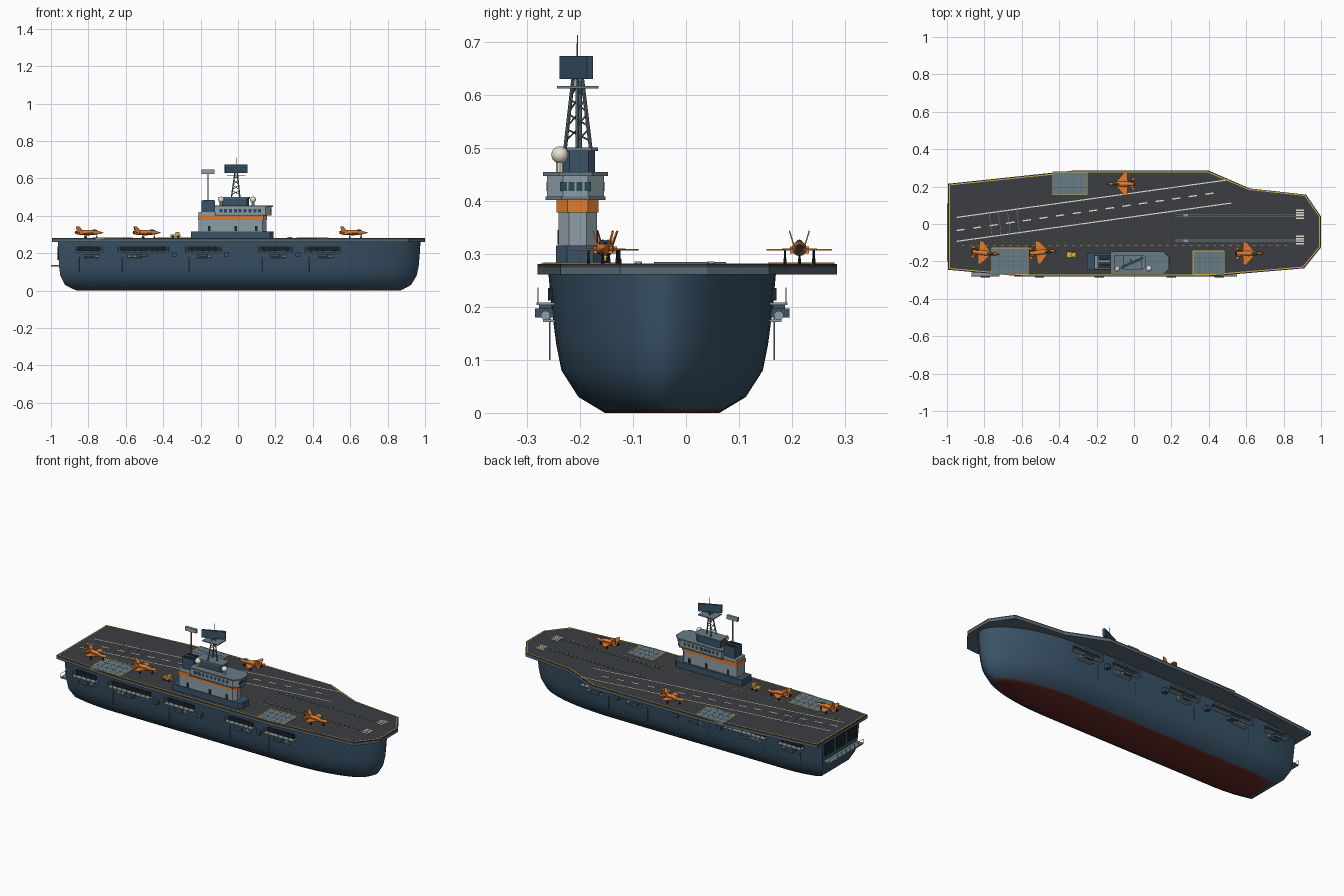
import bpy, bmesh, math
from mathutils import Vector, Matrix

if "Cube" in bpy.data.objects:
    bpy.data.objects.remove(bpy.data.objects["Cube"])

COLORS = dict(navy=(.04, .085, .135), deck=(.045, .048, .053), slab=(.10, .14, .17), grey=(.27, .34, .38),
              plate=(.14, .20, .24), orange=(.75, .2, .03), yellow=(.65, .42, .06), cream=(.8, .77, .65),
              red=(.13, .022, .018), dark=(.012, .016, .02), glass=(.02, .07, .09))
MATS = {}
for n, c in COLORS.items():
    MATS[n] = bpy.data.materials.new(n)
    MATS[n].diffuse_color = (*c, 1)


def finish(bm, name, *mats, smooth=False, M=Matrix()):
    bmesh.ops.recalc_face_normals(bm, faces=bm.faces)
    if smooth:
        for f in bm.faces:
            f.smooth = True
        for e in bm.edges:
            e.smooth = len(e.link_faces) == 2 and e.calc_face_angle() < .6
    me = bpy.data.meshes.new(name)
    bm.to_mesh(me)
    bm.free()
    for m in mats:
        me.materials.append(MATS[m])
    ob = bpy.data.objects.new(name, me)
    ob.matrix_world = M
    bpy.context.collection.objects.link(ob)
    return ob


def box(bm, x0, x1, y0, y1, z0, z1):
    prism(bm, [(x0, y0), (x1, y0), (x1, y1), (x0, y1)], z0, z1)


def prism(bm, pts, z0, z1, M=Matrix()):
    a, b = ([bm.verts.new(M @ Vector((x, y, z))) for x, y in pts] for z in (z0, z1))
    bm.faces.new(a)
    bm.faces.new(b)
    for i in range(len(a)):
        j = (i + 1) % len(a)
        bm.faces.new((a[i], a[j], b[j], b[i]))


def rod(bm, p, q, r, r2=None, n=8):
    p, q = Vector(p), Vector(q)
    d = q - p
    M = Matrix.Translation((p + q) / 2) @ d.to_track_quat('Z', 'Y').to_matrix().to_4x4()
    bmesh.ops.create_cone(bm, cap_ends=True, segments=n, radius1=r, radius2=r if r2 is None else r2,
                          depth=d.length, matrix=M)


def stripe(bm, p, q, w, z0=.279, z1=.2822):
    p, q = Vector(p), Vector(q)
    n = (q - p).normalized().orthogonal() * w / 2
    prism(bm, [p - n, q - n, q + n, p + n], z0, z1)


def part(name, mat, *boxes, **kw):
    bm = bmesh.new()
    for b in boxes:
        box(bm, *b)
    return finish(bm, name, mat, **kw)


# hull: stacked waterline rings (z, half beam, stern x, bow x)
CY = -.045
bm = bmesh.new()
rings = []
for z, b, xs, xb in [(0, .108, -.86, .865), (.006, .118, -.875, .88), (.03, .158, -.925, .925),
                     (.08, .19, -.95, .955), (.13, .2, -.957, .966), (.2, .209, -.96, .972), (.266, .215, -.963, .976)]:
    half = []
    for v in (1, .85, .6, .3, 0):
        half.append((-.7 + v * (xs + .7), b * (1 - .2 * v * v)))
    for k in range(15):
        u = math.sin(k / 14 * math.pi / 2)
        half.append((.4 + u * (xb - .4), b * max(0, 1 - u ** 2.3) ** .58))
    pts = [(x, CY - y) for x, y in half] + [(x, CY + y) for x, y in half[-2::-1]]
    rings.append([bm.verts.new((x, y, z)) for x, y in pts])
bm.faces.new(rings[0]).material_index = 1
bm.faces.new(rings[-1])
for k, (a, b) in enumerate(zip(rings, rings[1:])):
    for i in range(len(a)):
        j = (i + 1) % len(a)
        bm.faces.new((a[i], a[j], b[j], b[i])).material_index = int(k == 0)
finish(bm, "hull", "navy", "red", smooth=True)

# flight deck slab, surface and edge line
OUT = [(-.995, -.245), (-.6, -.28), (.4, -.28), (.91, -.237), (1, -.125), (1, .04), (.92, .157), (.62, .19),
       (.4, .285), (-.33, .285), (-.995, .215)]
bm = bmesh.new()
prism(bm, OUT, .261, .274)
finish(bm, "deck_slab", "slab")
bm = bmesh.new()
prism(bm, OUT, .274, .281)
finish(bm, "deck_surface", "deck")
bm = bmesh.new()
ins = [(x * .992, y * .972) for x, y in OUT]
for p, q in zip(ins, ins[1:] + ins[:1]):
    stripe(bm, p, q, .005)
for i in range(42):
    stripe(bm, (-.92 + i * .042, -.113), (-.905 + i * .042, -.113), .004)
finish(bm, "deck_edge_lines", "yellow")

# angled runway markings
bm = bmesh.new()
stripe(bm, (-.95, -.093), (.52, .112), .006)
stripe(bm, (-.95, .035), (.51, .237), .006)
a, b = Vector((-.95, -.035)), Vector((.47, .172))
for i in range(16):
    stripe(bm, a.lerp(b, i / 16), a.lerp(b, (i + .5) / 16), .007)
for y in (.052, -.085):
    for k in range(4):
        stripe(bm, (.865, y - .02 + k * .0135), (.91, y - .02 + k * .0135), .008)
finish(bm, "runway_markings", "cream")
bm = bmesh.new()
for x in (-.76, -.71, -.66, -.61):
    rod(bm, (x, -.06, .283), (x - .017, .075, .283), .0015, n=6)
finish(bm, "arresting_wires", "grey")

# catapult tracks with shuttles
part("catapult_tracks", "plate", *[(.22, .9, y + d - .002, y + d + .002, .28, .2825)
                                   for y in (.047, -.09) for d in (-.005, .005)])
part("catapult_shuttles", "grey", *[(.265, .29, y - .007, y + .007, .28, .286) for y in (.047, -.09)])

# aircraft elevators with panel seams and yellow borders
for i, (x0, x1, y0, y1) in enumerate([(-.76, -.565, -.268, -.128), (.315, .482, -.268, -.145), (-.435, -.25, .157, .278)]):
    part(f"elevator_{i}", "plate", (x0, x1, y0, y1, .27, .283))
    seams = [(x0 + (x1 - x0) * k / 5 - .001,) * 2 + (y0, y1) for k in range(1, 5)]
    part(f"elevator_seams_{i}", "slab", *[(s[0], s[0] + .002, y0, y1, .28, .2836) for s in seams],
         *[(x0, x1, y0 + (y1 - y0) * k / 3 - .001, y0 + (y1 - y0) * k / 3 + .001, .28, .2836) for k in (1, 2)])
    part(f"elevator_border_{i}", "yellow", *[(x - .002, x + .002, y0, y1, .28, .2838) for x in (x0, x1)],
         *[(x0, x1, y - .002, y + .002, .28, .2838) for y in (y0, y1)])

# hull side galleries, mirrored about the hull centreline
SPANS = [(-.87, -.72), (-.64, -.37), (-.28, -.09), (.11, .29), (.36, .55)]
for s, side in ((-1, "starboard"), (1, "port")):
    def sb(x0, x1, d0, d1, z0, z1):
        return (x0, x1, *sorted((CY + s * d0, CY + s * d1)), z0, z1)
    part(f"{side}_hangar_openings", "dark", *[sb(a + .01, b - .01, .2, .2155, .212, .236) for a, b in SPANS])
    part(f"{side}_catwalks", "grey", *[sb(a, b, .2, .237, .204, .208) for a, b in SPANS],
         *[sb(a, b, .2, .225, .172, .176) for a, b in [(m - .05, m + .04) for m in (-.55, -.18, .22, .47)]])
    part(f"{side}_sponsons", "navy", *[sb((a + b) / 2 - .025, (a + b) / 2 + .025, .2, .24, .18, .197) for a, b in SPANS],
         *[sb(x - .012, x + .012, .2, .232, .18, .204) for x in (-.34, -.06, .32)])
    bm = bmesh.new()
    for a, b in SPANS:
        n = int((b - a) / .03)
        for k in range(n + 1):
            x = a + (b - a) * k / n
            rod(bm, (x, CY + s * .234, .206), (x, CY + s * .234, .236), .0012, n=5)
        for z in (.222, .236):
            rod(bm, (a, CY + s * .234, z), (b, CY + s * .234, z), .0012, n=5)
        rod(bm, (a + .02, CY + s * .212, .1), (a + .02, CY + s * .212, .18), .0015, n=5)
    finish(bm, f"{side}_railings", "grey")
    bm = bmesh.new()
    for m in (-.78, -.55, -.18, .22, .47):
        for k in range(3):
            x = m - .04 + k * .028
            rod(bm, (x, CY + s * .22, .184), (x + .02, CY + s * .22, .184), .009, n=10)
    finish(bm, f"{side}_life_rafts", "grey", smooth=True)

# stern platform and transom openings
part("fantail", "plate", (-1, -.93, -.2, .11, .13, .137))
part("stern_openings", "dark", *[(-.9655, -.94, y - .04, y + .04, .165, .235) for y in (-.15, -.045, .06)])
bm = bmesh.new()
for k in range(9):
    y = -.2 + k * .03875
    rod(bm, (-.997, y, .136), (-.997, y, .158), .0012, n=5)
rod(bm, (-.997, -.2, .158), (-.997, .11, .158), .0012, n=5)
finish(bm, "fantail_railing", "grey")


# island tiers with chamfered bow end
def tier(name, mat, x0, x1, y0, y1, z0, z1, c=.03):
    bm = bmesh.new()
    prism(bm, [(x0, y0), (x1 - c, y0), (x1, y0 + c), (x1, y1 - c), (x1 - c, y1), (x0, y1)], z0, z1)
    return finish(bm, name, mat)


tier("island_base", "navy", -.25, .19, -.245, -.155, .28, .316, .02)
tier("island_body", "grey", -.21, .152, -.241, -.168, .316, .42, .02)
tier("island_band", "orange", -.213, .155, -.244, -.165, .378, .402, .02)
tier("bridge_floor", "plate", -.125, .18, -.265, -.152, .402, .408)
tier("bridge", "grey", -.12, .178, -.262, -.155, .408, .447)
tier("bridge_roof", "plate", -.125, .187, -.27, -.147, .447, .455)
tier("upper_house", "navy", -.1, .06, -.232, -.172, .455, .494, .012)
tier("upper_roof", "plate", -.105, .065, -.237, -.166, .494, .501, .012)
wins = [(-.1 + k * .026, -.084 + k * .026, -.2635, -.1535, .419, .436) for k in range(9)]
part("bridge_windows", "glass", *wins, *[(.17, .1795, y - .006, y + .006, .419, .436) for y in (-.231, -.216, -.201, -.186)])
part("island_doors", "dark", *[(x, x + .014, -.2425, -.1665, .318, .345) for x in (-.16, -.02, .09)])
part("funnel", "navy", (-.195, -.122, -.235, -.172, .42, .482))
part("funnel_grilles", "dark", *[(-.188, -.128, y - .008, y + .008, .48, .485) for y in (-.22, -.188)])

# radar domes
bm = bmesh.new()
for x in (-.09, .08):
    bmesh.ops.create_uvsphere(bm, u_segments=20, v_segments=12, radius=.016, matrix=Matrix.Translation((x, -.238, .487)))
    rod(bm, (x, -.238, .453), (x, -.238, .48), .007)
finish(bm, "radar_domes", "cream", smooth=True)

# lattice mast with platform, spire and search radar
bm = bmesh.new()
feet = [Vector((-.035, -.228, .5)), Vector((.01, -.205, .5)), Vector((-.035, -.18, .5))]
tops = [Vector((-.015, -.212, .64)), Vector((-.005, -.205, .64)), Vector((-.015, -.197, .64))]
for i in range(3):
    rod(bm, feet[i], tops[i], .0035)
    j = (i + 1) % 3
    for k in range(4):
        rod(bm, feet[i].lerp(tops[i], k / 5 + .1), feet[j].lerp(tops[j], k / 5 + .25), .0017, n=6)
rod(bm, (-.01, -.205, .63), (-.01, -.205, .713), .002, .001)
rod(bm, (-.16, -.2, .48), (-.16, -.2, .63), .0035)
finish(bm, "masts", "plate")
part("mast_platform", "plate", (-.06, .04, -.243, -.165, .612, .617))
part("search_radar", "navy", (-.064, .064, -.006, .006, .63, .674),
     M=Matrix.Translation((-.01, -.207, 0)) @ Matrix.Rotation(math.radians(24), 4, 'Z'))
part("aft_antenna", "grey", (-.195, -.125, -.207, -.193, .625, .647))


# jets, nose along local +x, wheels on the deck
def jet(i, x, y, deg):
    M = Matrix.Translation((x, y, .281)) @ Matrix.Rotation(math.radians(deg), 4, 'Z')
    bm = bmesh.new()
    prof = [(-.068, .009), (-.045, .013), (0, .014), (.03, .0115), (.055, .007), (.076, .0008)]
    for (a, r), (b, q) in zip(prof, prof[1:]):
        rod(bm, (a, 0, .029), (b, 0, .029), r, q, 12)
    for s in (-1, 1):
        prism(bm, [(.028, s * .008), (-.018, s * .062), (-.036, s * .062), (-.036, s * .008)], .0255, .0285)
        prism(bm, [(-.045, s * .007), (-.063, s * .033), (-.075, s * .033), (-.07, s * .007)], .0265, .029)
        box(bm, -.04, .015, min(s * .008, s * .018), max(s * .008, s * .018), .02, .033)
        tilt = Matrix.Translation((0, s * .01, .034)) @ Matrix.Rotation(-s * .3, 4, 'X') @ Matrix.Rotation(math.pi / 2, 4, 'X')
        prism(bm, [(-.03, 0), (-.057, .03), (-.071, .03), (-.064, 0)], -.0012, .0012, tilt)
    finish(bm, f"jet_{i}_airframe", "orange", M=M)
    bm = bmesh.new()
    bmesh.ops.create_uvsphere(bm, u_segments=12, v_segments=8, radius=1,
                              matrix=Matrix.Translation((.027, 0, .038)) @ Matrix.Diagonal((.019, .007, .008, 1)))
    finish(bm, f"jet_{i}_canopy", "glass", smooth=True, M=M)
    bm = bmesh.new()
    rod(bm, (-.075, 0, .029), (-.066, 0, .029), .008, n=12)
    for gx, gy in ((.04, 0), (-.02, .027), (-.02, -.027)):
        rod(bm, (gx, gy, .003), (gx, gy, .027), .002, n=6)
        rod(bm, (gx, gy - .003, .005), (gx, gy + .003, .005), .005, n=10)
    finish(bm, f"jet_{i}_gear_and_exhaust", "dark", M=M)


for i, j in enumerate([(-.795, -.155, -6), (-.487, -.15, 6), (.618, -.157, 0), (-.07, .214, 180)]):
    jet(i, *j)

# tow tractor
part("tow_tractor", "yellow", (-.36, -.308, -.178, -.15, .287, .3), (-.335, -.312, -.175, -.153, .3, .314))
bm = bmesh.new()
for x in (-.348, -.32):
    rod(bm, (x, -.181, .288), (x, -.147, .288), .007, n=10)
finish(bm, "tractor_wheels", "dark")

for m in bpy.data.materials:
    if m.users and not m.is_grease_pencil:
        m.use_nodes = True
        m.node_tree.nodes["Principled BSDF"].inputs["Base Color"].default_value = m.diffuse_color
